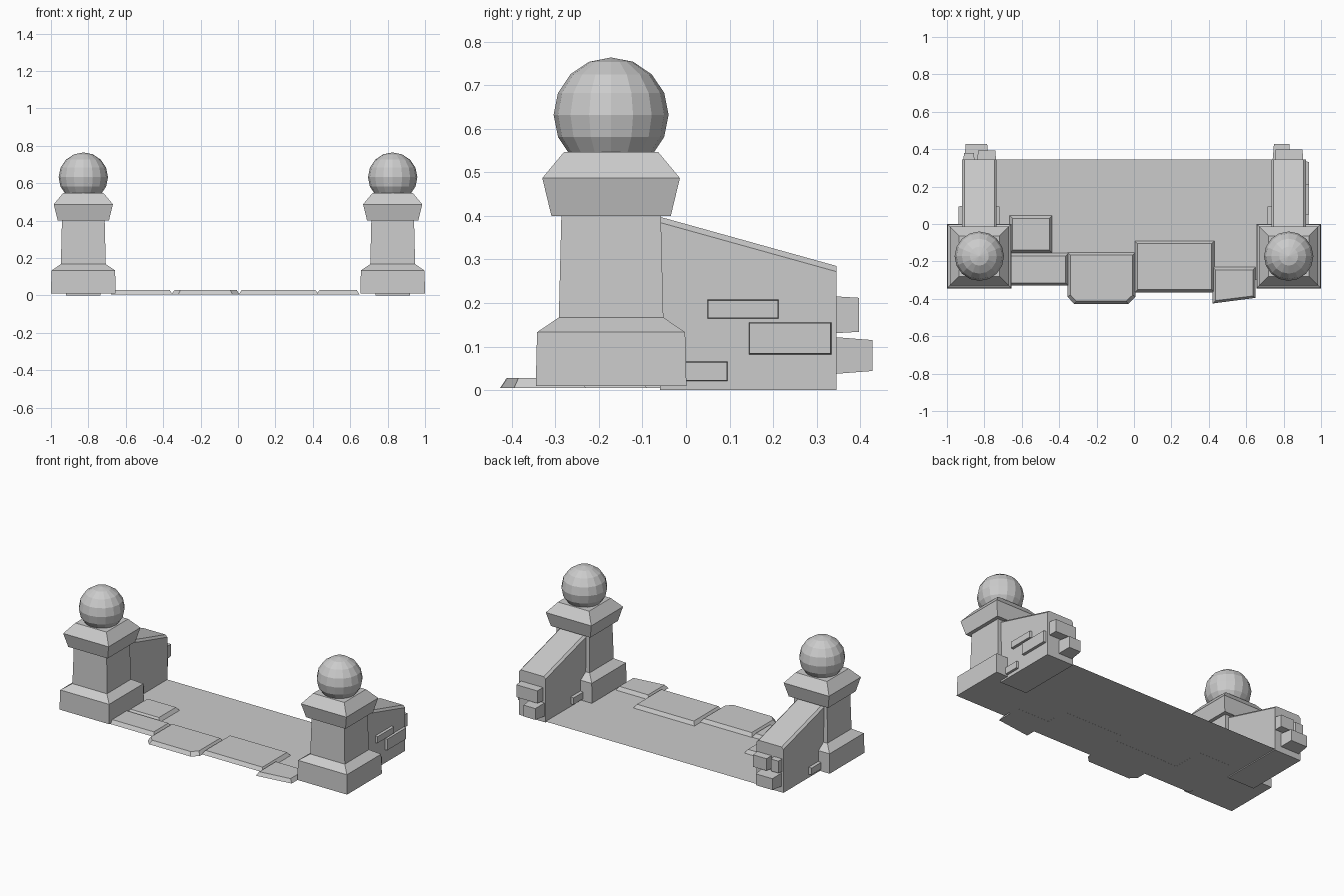
import bpy, bmesh

if "Cube" in bpy.data.objects:
    bpy.data.objects.remove(bpy.data.objects["Cube"])

def finish(name, bm):
    bmesh.ops.recalc_face_normals(bm, faces=bm.faces)
    me = bpy.data.meshes.new(name)
    bm.to_mesh(me)
    bm.free()
    ob = bpy.data.objects.new(name, me)
    bpy.context.collection.objects.link(ob)
    return ob

def loft(name, rings):
    """Skin closed rings of equal point count and cap both ends."""
    bm = bmesh.new()
    vs = [[bm.verts.new(p) for p in r] for r in rings]
    n = len(rings[0])
    for a, b in zip(vs, vs[1:]):
        for i in range(n):
            j = (i + 1) % n
            bm.faces.new((a[i], a[j], b[j], b[i]))
    bm.faces.new(vs[0])
    bm.faces.new(vs[-1])
    return finish(name, bm)

def square(cx, cy, h, z):
    return [(cx + sx * h, cy + sy * h, z) for sx, sy in ((-1, -1), (1, -1), (1, 1), (-1, 1))]

def brick(name, x0, x1, y0, y1, z0, z1, axis, sign, t=0.006):
    """Box whose outward face (axis, sign) is slightly inset."""
    lo, hi = (x0, y0, z0), (x1, y1, z1)
    u, v = [a for a in range(3) if a != axis]
    def ring(d, inset):
        out = []
        for fu, fv in ((0, 0), (1, 0), (1, 1), (0, 1)):
            p = [0, 0, 0]
            p[axis] = d
            p[u] = hi[u] - inset if fu else lo[u] + inset
            p[v] = hi[v] - inset if fv else lo[v] + inset
            out.append(p)
        return out
    a, b = (lo[axis], hi[axis]) if sign > 0 else (hi[axis], lo[axis])
    loft(name, [ring(a, 0), ring(b, t)])

PY = -0.172
for side, cx in (("left", -0.827), ("right", 0.827)):
    # Pillar: base and shaft, then flared cap
    loft(side + "_pillar", [square(cx, PY, h, z) for h, z in
         ((0.173, 0.01), (0.17, 0.133), (0.12, 0.167), (0.114, 0.41))])
    loft(side + "_cap", [square(cx, PY, h, z) for h, z in
         ((0.137, 0.40), (0.158, 0.487), (0.108, 0.547))])
    # Ball finial
    bm = bmesh.new()
    bmesh.ops.create_uvsphere(bm, u_segments=16, v_segments=8, radius=0.132)
    bmesh.ops.translate(bm, verts=bm.verts, vec=(cx, PY, 0.632))
    finish(side + "_ball", bm)
    # Sloping wall with chamfered top
    def section(y, top):
        w, c = 0.093, 0.013
        return [(cx - w, y, 0), (cx + w, y, 0), (cx + w, y, top - c),
                (cx + w - c, y, top), (cx - w + c, y, top), (cx - w, y, top - c)]
    loft(side + "_wall", [section(-0.06, 0.398), section(0.346, 0.285)])
    # Low bricks on both wall faces
    brick(side + "_low_brick_a", cx + 0.05, cx + 0.107, -0.03, 0.10, 0.016, 0.07, 0, 1)
    brick(side + "_low_brick_b", cx - 0.112, cx - 0.05, -0.03, 0.10, 0.016, 0.07, 0, -1)

# Raised bricks on the outer face of the right wall
brick("side_brick_upper", 0.88, 0.936, 0.045, 0.217, 0.16, 0.212, 0, 1)
brick("side_brick_lower", 0.88, 0.936, 0.14, 0.338, 0.078, 0.16, 0, 1)

# Toothed bricks on the wall ends
brick("right_end_brick_upper", 0.75, 0.907, 0.3, 0.397, 0.128, 0.218, 1, 1)
brick("right_end_brick_lower", 0.738, 0.84, 0.3, 0.428, 0.034, 0.125, 1, 1, 0.01)
brick("left_end_brick_lower", -0.91, -0.775, 0.3, 0.428, 0.034, 0.125, 1, 1, 0.01)
brick("left_end_brick_upper_a", -0.84, -0.735, 0.3, 0.392, 0.128, 0.215, 1, 1)
brick("left_end_brick_upper_b", -0.915, -0.85, 0.3, 0.38, 0.128, 0.215, 1, 1)

# Ground sheet
bm = bmesh.new()
bm.faces.new([bm.verts.new(p) for p in
              ((-0.74, -0.3, 0.006), (0.74, -0.3, 0.006), (0.74, 0.346, 0.006), (-0.74, 0.346, 0.006))])
finish("ground_sheet", bm)

# Paving slabs with sloped edges
slabs = [
    [(-0.665, -0.155), (-0.437, -0.155), (-0.437, 0.045), (-0.665, 0.045)],
    [(-0.68, -0.33), (-0.35, -0.33), (-0.35, -0.155), (-0.68, -0.155)],
    [(-0.355, -0.39), (-0.32, -0.427), (-0.03, -0.427), (0.008, -0.39), (0.008, -0.152), (-0.355, -0.152)],
    [(0.004, -0.365), (0.43, -0.365), (0.43, -0.09), (0.004, -0.09)],
    [(0.42, -0.425), (0.65, -0.395), (0.65, -0.23), (0.42, -0.23)],
]
for i, pts in enumerate(slabs):
    xs, ys = [p[0] for p in pts], [p[1] for p in pts]
    mx, my = (min(xs) + max(xs)) / 2, (min(ys) + max(ys)) / 2
    fx = 1 - 0.03 / (max(xs) - min(xs))
    fy = 1 - 0.03 / (max(ys) - min(ys))
    bottom = [(x, y, 0.005) for x, y in pts]
    top = [(mx + (x - mx) * fx, my + (y - my) * fy, 0.028) for x, y in pts]
    loft("paving_slab_%d" % (i + 1), [bottom, top])
